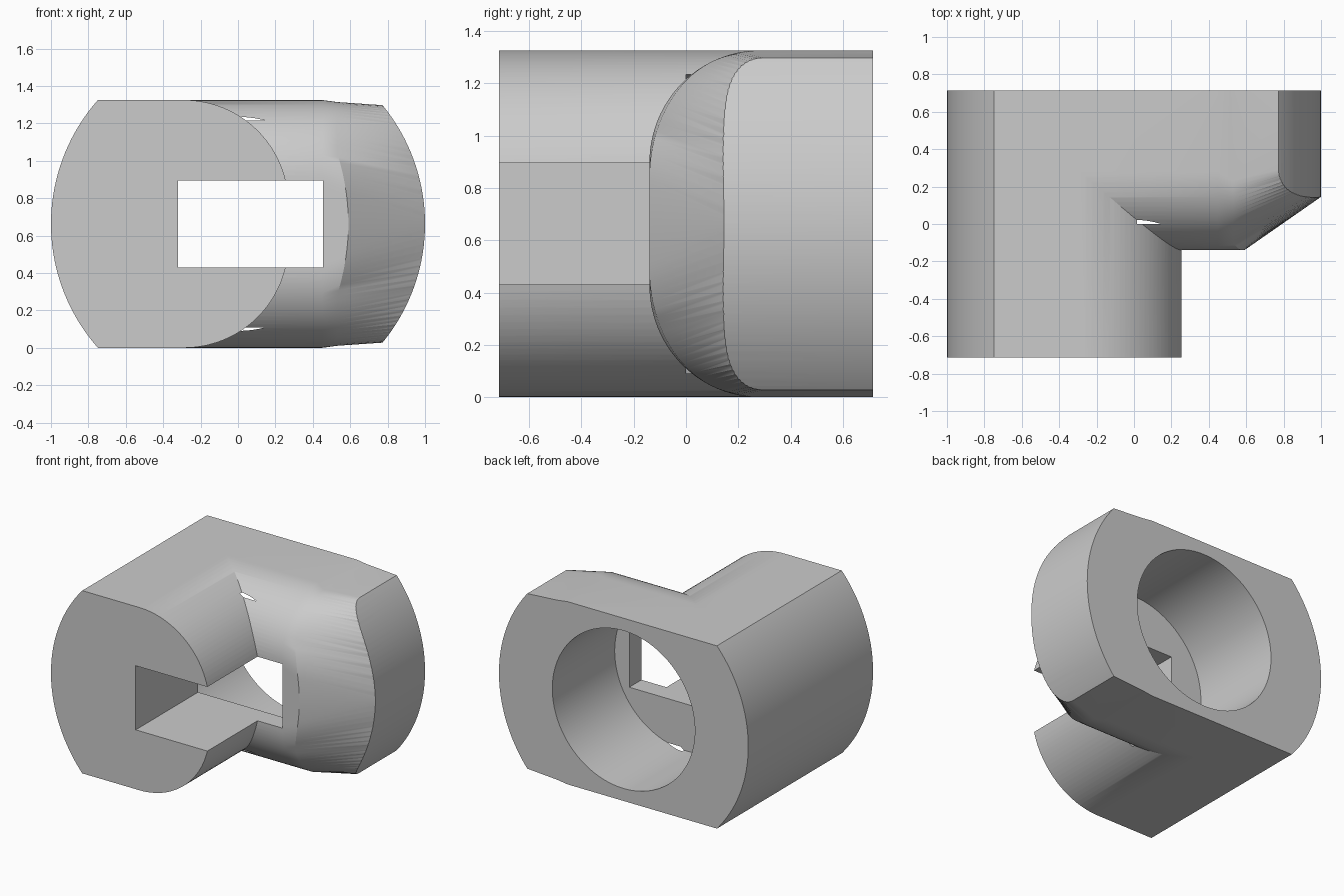
import bpy
import bmesh
from math import sin, cos, pi, radians, sqrt

old = bpy.data.objects.get("Cube")
if old:
    bpy.data.objects.remove(old, do_unlink=True)

H = 1.325          # overall height
MID = H / 2        # height of the bore axis
DEPTH = 0.715      # half depth along y

grey = bpy.data.materials.new("plain_grey")
grey.use_nodes = True
grey.diffuse_color = (0.6, 0.6, 0.6, 1)
grey.node_tree.nodes["Principled BSDF"].inputs["Base Color"].default_value = (0.6, 0.6, 0.6, 1)


def loft(name, rings):
    """Closed solid through rings of points that share one count."""
    bm = bmesh.new()
    loops = [[bm.verts.new(p) for p in ring] for ring in rings]
    n = len(loops[0])
    for a, b in zip(loops, loops[1:]):
        for i in range(n):
            j = (i + 1) % n
            bm.faces.new((a[i], a[j], b[j], b[i]))
    bm.faces.new(loops[0][::-1])
    bm.faces.new(loops[-1])
    bmesh.ops.recalc_face_normals(bm, faces=bm.faces)
    bmesh.ops.triangulate(bm, faces=[f for f in bm.faces if len(f.verts) == 4])
    mesh = bpy.data.meshes.new(name)
    bm.to_mesh(mesh)
    bm.free()
    obj = bpy.data.objects.new(name, mesh)
    bpy.context.collection.objects.link(obj)
    mesh.materials.append(grey)
    return obj


def prism(name, outline, y0, y1):
    return loft(name, [[(x, y, z) for x, z in outline] for y in (y0, y1)])


def disc(radius, steps=160):
    return [(radius * cos(2 * pi * i / steps), MID + radius * sin(2 * pi * i / steps))
            for i in range(steps)]


def combine(target, tool, operation):
    mod = target.modifiers.new(operation, "BOOLEAN")
    mod.object, mod.operation, mod.solver = tool, operation, "EXACT"
    bpy.context.view_layer.objects.active = target
    bpy.ops.object.modifier_apply(modifier=mod.name)
    bpy.data.objects.remove(tool, do_unlink=True)


# Long body with a rounded right side
R, CX, TOP_Z = 0.56, -0.29, 0.895
sweep = radians(76.6)
arc = [(CX + R * sin(sweep * i / 24), H - R + R * cos(sweep * i / 24)) for i in range(25)]
outline = [(-1.1, 0), (-1.1, H)] + arc + [(x, H - z) for x, z in reversed(arc)]
body = prism("coupling_body", outline, -0.8, 0.8)


# Shoulder: rounded section tapering toward the right side
def section(x, y0, width, drop, top, bulge=0.0):
    pts = [(y0 + width * (1 - sin(pi / 2 * i / 24)), top - drop + drop * cos(pi / 2 * i / 24))
           for i in range(25)]
    for k in range(1, 8):
        pts.append((y0, top - drop + (MID - top + drop) * k / 8))
    half = [(0.8, top)] + pts
    full = half + [(y0, MID)] + [(y, H - z) for y, z in reversed(half)]
    return [(x - bulge * min(1, ((z - MID) / 0.38) ** 2), y, z) for y, z in full]


shoulder = loft("shoulder", [
    section(-0.6, -0.14, 0.42, 0.43, H),
    section(0.45, -0.14, 0.42, 0.43, H),
    section(0.59, -0.14, 0.37, 0.48, H - 0.011, 0.06),
    section(1.04, 0.173, 0.19, 0.6, H - 0.046),
])
combine(body, shoulder, "UNION")

# Round outer envelope, rear bore and through slot
combine(body, prism("envelope", disc(1.0), -DEPTH, DEPTH), "INTERSECT")
combine(body, prism("bore", disc(0.572), 0.0, 0.9), "DIFFERENCE")
slot = [(-0.32, H - TOP_Z), (0.455, H - TOP_Z), (0.455, TOP_Z), (-0.32, TOP_Z)]
combine(body, prism("slot", slot, -0.9, 0.1), "DIFFERENCE")

# Smooth curved faces, crisp edges
bpy.ops.object.select_all(action="DESELECT")
body.select_set(True)
bpy.context.view_layer.objects.active = body
bpy.ops.object.shade_smooth_by_angle(angle=radians(25))
